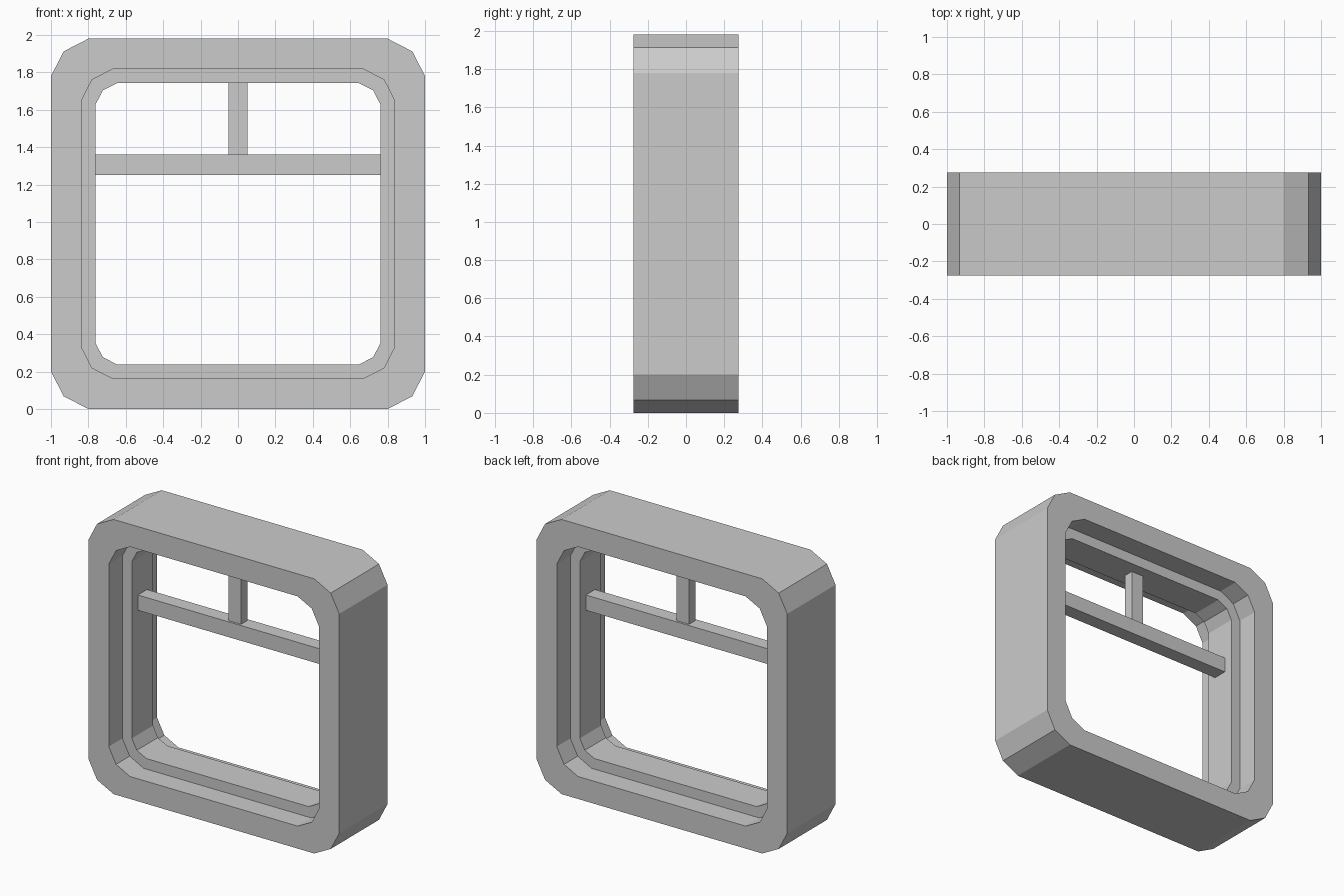
import bpy, bmesh

old = bpy.data.objects.get("Cube")
if old:
    bpy.data.objects.remove(old, do_unlink=True)

MID_Z = 0.99
DEPTH = 0.275   # half depth of the frame
STEP = 0.12     # half depth of the inner lip

grey = bpy.data.materials.new("light grey")
grey.use_nodes = True
colour = (0.6, 0.6, 0.6, 1)
grey.diffuse_color = colour
grey.node_tree.nodes["Principled BSDF"].inputs["Base Color"].default_value = colour


def add_object(name, bm):
    bmesh.ops.recalc_face_normals(bm, faces=bm.faces)
    mesh = bpy.data.meshes.new(name)
    bm.to_mesh(mesh)
    bm.free()
    mesh.materials.append(grey)
    obj = bpy.data.objects.new(name, mesh)
    bpy.context.collection.objects.link(obj)
    return obj


def rounded_ring(half_w, half_h, radius):
    """Rectangle outline with two-segment corners."""
    cut = radius * 0.34
    corner = [(half_w, half_h - radius), (half_w - cut, half_h - cut),
              (half_w - radius, half_h)]
    points = []
    for sx, sz in ((1, 1), (-1, 1), (-1, -1), (1, -1)):
        part = corner if sx * sz > 0 else corner[::-1]
        points += [(sx * x, MID_Z + sz * z) for x, z in part]
    return points


def add_box(name, x, y, z_low, z_high):
    bm = bmesh.new()
    bmesh.ops.create_cube(bm, size=2)
    for v in bm.verts:
        v.co = (v.co.x * x, v.co.y * y, z_high if v.co.z > 0 else z_low)
    return add_object(name, bm)


# Frame: outlines joined in a closed loop around its cross-section
outer = rounded_ring(1.0, 0.99, 0.2)
recess = rounded_ring(0.838, 0.828, 0.17)
lip = rounded_ring(0.762, 0.752, 0.115)
section = [(outer, -DEPTH), (outer, DEPTH), (recess, DEPTH), (recess, STEP),
           (lip, STEP), (lip, -STEP), (recess, -STEP), (recess, -DEPTH)]
bm = bmesh.new()
loops = [[bm.verts.new((x, y, z)) for x, z in ring] for ring, y in section]
for i, a in enumerate(loops):
    b = loops[(i + 1) % len(loops)]
    for j in range(len(a)):
        k = (j + 1) % len(a)
        bm.faces.new((a[j], a[k], b[k], b[j]))
add_object("window_frame", bm)

# Glazing bars
add_box("horizontal_bar", 0.762, 0.052, 1.25, 1.36)
add_box("upper_post", 0.05, 0.037, 1.36, MID_Z + 0.752)
